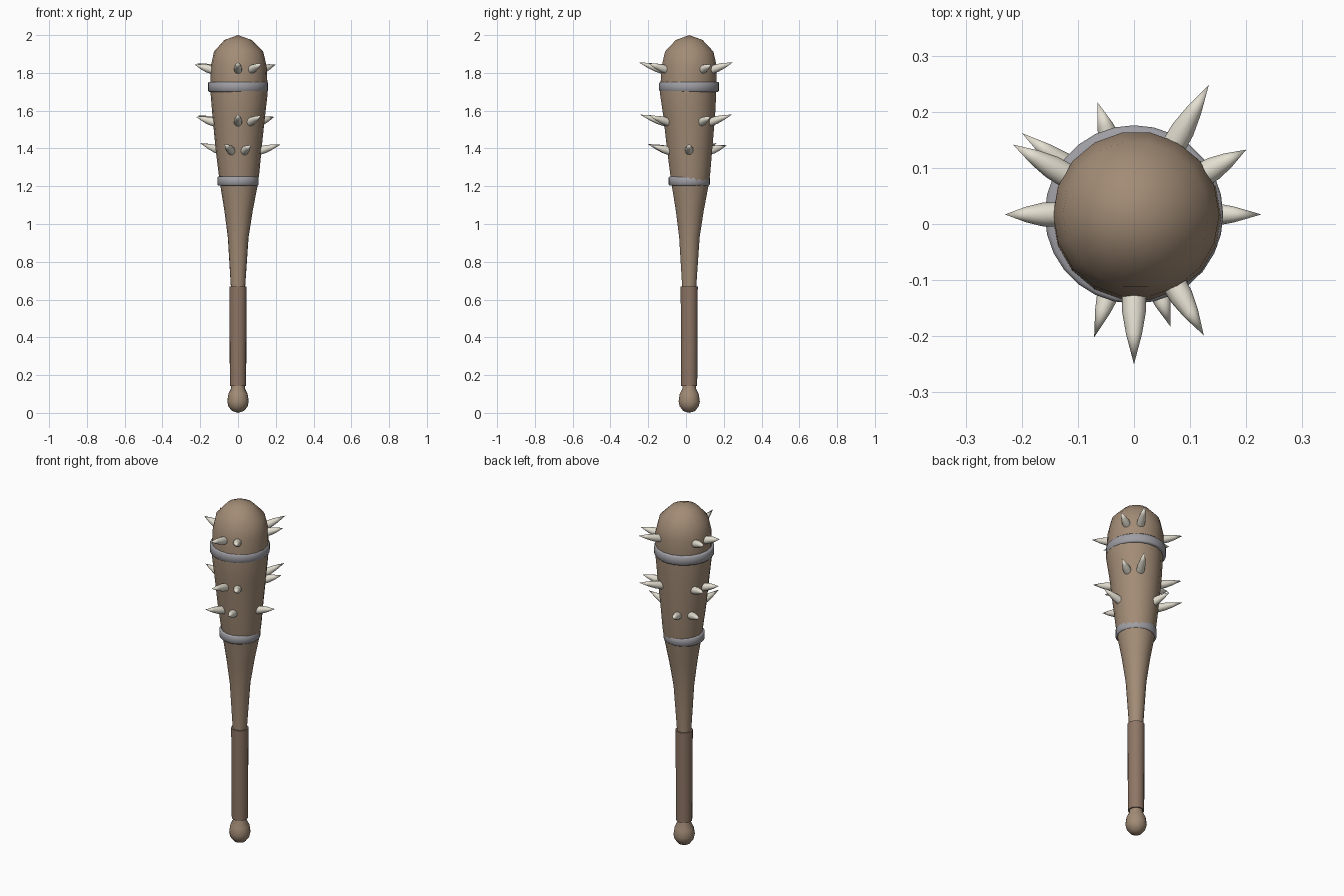
import bpy, math
from mathutils import Vector

if "Cube" in bpy.data.objects:
    bpy.data.objects.remove(bpy.data.objects["Cube"])

CY = 0.017  # club axis sits slightly behind the origin


def material(name, rgb):
    m = bpy.data.materials.new(name)
    m.diffuse_color = (*rgb, 1)
    m.use_nodes = True
    m.node_tree.nodes["Principled BSDF"].inputs["Base Color"].default_value = m.diffuse_color
    return m


WOOD = material("wood", (0.36, 0.26, 0.18))
LEATHER = material("leather", (0.27, 0.18, 0.13))
IRON = material("iron", (0.34, 0.34, 0.37))
BONE = material("bone", (0.78, 0.74, 0.64))


def lathe(name, rings, sides, mat, closed=False, angle=40):
    """rings: (radius, z, x offset, y offset); radius 0 makes a pole."""
    verts, faces, loops = [], [], []
    for r, z, *off in rings:
        ox, oy = off if off else (0, 0)
        n = 1 if r == 0 else sides
        loops.append([len(verts) + i for i in range(n)])
        for i in range(n):
            a = 2 * math.pi * i / sides
            verts.append((ox + r * math.cos(a), oy + r * math.sin(a), z))
    pairs = list(zip(loops, loops[1:]))
    if closed:
        pairs.append((loops[-1], loops[0]))
    for lo, hi in pairs:
        for i in range(sides):
            j = (i + 1) % sides
            if len(lo) == 1:
                faces.append((lo[0], hi[j], hi[i]))
            elif len(hi) == 1:
                faces.append((lo[i], lo[j], hi[0]))
            else:
                faces.append((lo[i], lo[j], hi[j], hi[i]))
    if not closed:
        if len(loops[0]) > 1:
            faces.append(loops[0][::-1])
        if len(loops[-1]) > 1:
            faces.append(loops[-1])
    me = bpy.data.meshes.new(name)
    me.from_pydata(verts, [], faces)
    me.materials.append(mat)
    ob = bpy.data.objects.new(name, me)
    bpy.context.collection.objects.link(ob)
    ob.location = (0, CY, 0)
    bpy.ops.object.select_all(action='DESELECT')
    ob.select_set(True)
    bpy.context.view_layer.objects.active = ob
    bpy.ops.object.shade_smooth_by_angle(angle=math.radians(angle))
    return ob


# Wooden shaft with pommel and a slightly crooked head
lathe("club_body", [
    (0, 0.0), (0.032, 0.01), (0.051, 0.035), (0.057, 0.06), (0.051, 0.1),
    (0.036, 0.13), (0.036, 0.2), (0.038, 0.67), (0.055, 0.93, 0.001, 0.001),
    (0.075, 1.07, 0.003, 0.003), (0.098, 1.2, 0.005, 0.005),
    (0.108, 1.27, 0.005, 0.005), (0.122, 1.4, 0.003, 0.002),
    (0.139, 1.57, 0.004, 0), (0.151, 1.69, 0.006, -0.006),
    (0.150, 1.76, 0.005, -0.003), (0.148, 1.835, 0.004, 0),
    (0.130, 1.913, 0.003, 0), (0.072, 1.974), (0, 2.0)], 18, WOOD)

# Leather grip
lathe("grip_wrap", [(0.043, 0.143), (0.046, 0.67)], 18, LEATHER)


# Iron bands with bevelled edges
def band(name, r, z0, z1):
    b, inner = 0.006, r - 0.022
    lathe(name, [(inner, z0), (r - b, z0), (r, z0 + b), (r, z1 - b),
                 (r - b, z1), (inner, z1)], 28, IRON, closed=True, angle=50)


band("upper_band", 0.159, 1.70, 1.753)
band("lower_band", 0.109, 1.203, 1.252)

# Bone spikes: row base height, base radius, then (angle, tip radius)
ROWS = [
    (1.815, 0.135, [(30, .231), (60, .267), (150, .249),
                    (180, .230), (270, .267), (300, .249)]),
    (1.537, 0.122, [(30, .222), (60, .262), (150, .245),
                    (180, .222), (270, .260), (300, .243)]),
    (1.385, 0.106, [(0, .227), (108, .210), (144, .247),
                    (252, .230), (288, .210)]),
]
for row, (z, base, spikes) in enumerate(ROWS, 1):
    for n, (deg, tip) in enumerate(spikes, 1):
        a = math.radians(deg)
        tilt = math.radians(17)
        length = (tip - base) / math.cos(tilt)
        ob = lathe(f"spike_{row}_{n}", [
            (0.022, 0), (0.021, length * 0.3), (0.014, length * 0.6),
            (0, length)], 12, BONE, angle=50)
        d = Vector((math.cos(a) * math.cos(tilt),
                    math.sin(a) * math.cos(tilt), math.sin(tilt)))
        ob.location = (base * math.cos(a), CY + base * math.sin(a), z)
        ob.rotation_euler = d.to_track_quat('Z', 'Y').to_euler()
